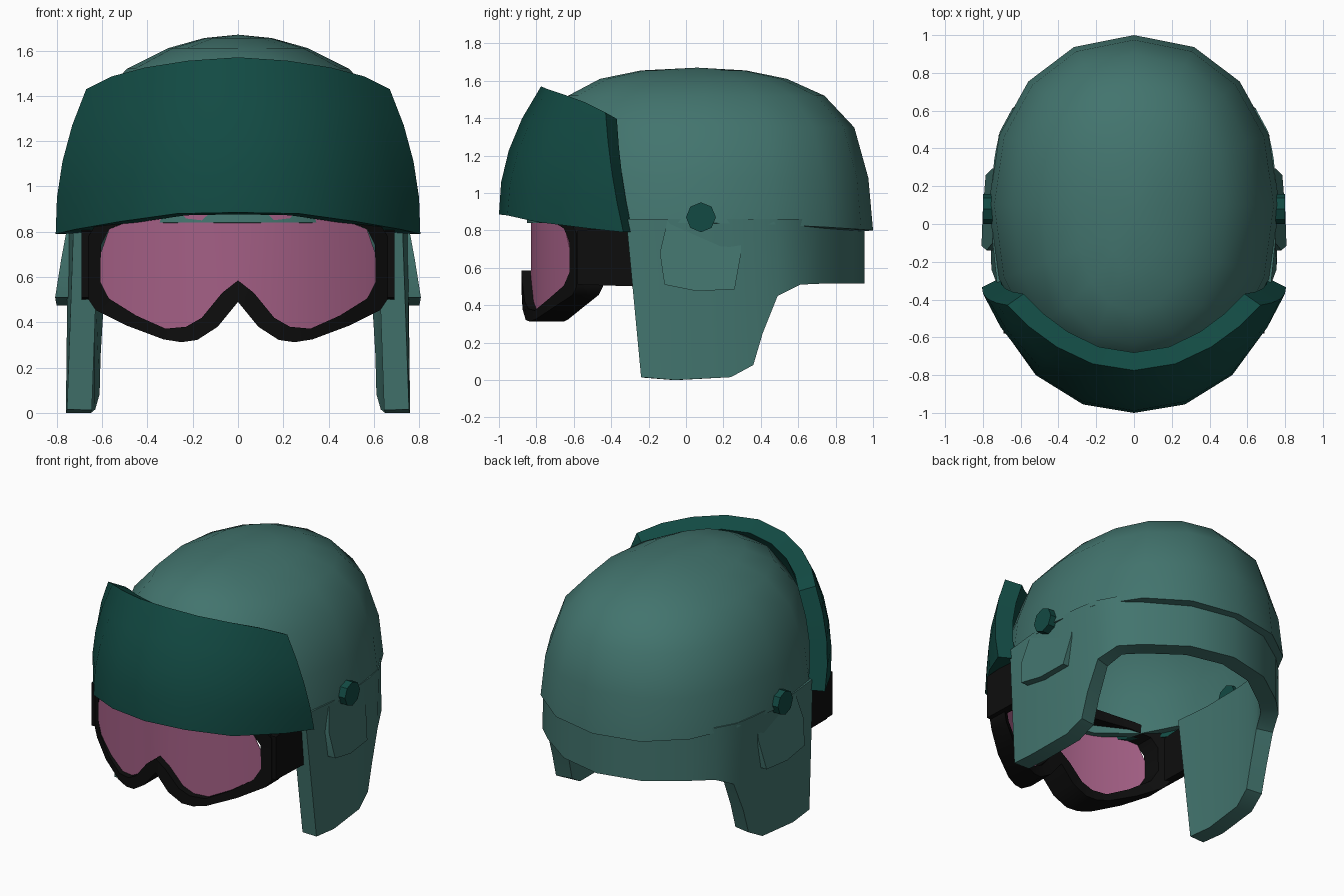
import bpy, bmesh, math
from mathutils import Vector

if "Cube" in bpy.data.objects:
    bpy.data.objects.remove(bpy.data.objects["Cube"])


def material(name, rgb):
    m = bpy.data.materials.new(name)
    m.diffuse_color = (*rgb, 1)
    m.use_nodes = True
    m.node_tree.nodes["Principled BSDF"].inputs["Base Color"].default_value = m.diffuse_color
    return m


TEAL = material("muted_teal", (0.055, 0.175, 0.155))
DARK = material("dark_teal", (0.006, 0.068, 0.056))
PINK = material("lens_pink", (0.37, 0.115, 0.235))
BLACK = material("rubber_black", (0.004, 0.004, 0.004))


def make(name, verts, faces, mat, thick=0, angle=35):
    """Mesh with outward normals, optional wall thickness grown inward."""
    bm = bmesh.new()
    vs = [bm.verts.new(v) for v in verts]
    for f in faces:
        bm.faces.new([vs[i] for i in f])
    bmesh.ops.recalc_face_normals(bm, faces=bm.faces)
    if thick:
        mid = Vector((0, 0.1, 0.8))
        if sum(f.normal.dot(f.calc_center_median() - mid) * f.calc_area() for f in bm.faces) < 0:
            bmesh.ops.reverse_faces(bm, faces=bm.faces)
    me = bpy.data.meshes.new(name)
    bm.to_mesh(me)
    bm.free()
    me.materials.append(mat)
    ob = bpy.data.objects.new(name, me)
    bpy.context.collection.objects.link(ob)
    if thick:
        s = ob.modifiers.new("wall", "SOLIDIFY")
        s.thickness, s.offset = thick, -1
    bpy.ops.object.select_all(action="DESELECT")
    ob.select_set(True)
    bpy.context.view_layer.objects.active = ob
    if thick:
        bpy.ops.object.modifier_apply(modifier="wall")
    bpy.ops.object.shade_smooth_by_angle(angle=math.radians(angle))
    return ob


def grid(rows, wrap_u=False, wrap_v=False):
    """Quads joining equal-length rows of points."""
    n, r = len(rows[0]), len(rows)
    verts = [p for row in rows for p in row]
    faces = [(i * n + j, i * n + (j + 1) % n, (i + 1) % r * n + (j + 1) % n, (i + 1) % r * n + j)
             for i in range(r if wrap_v else r - 1) for j in range(n if wrap_u else n - 1)]
    return verts, faces


def both_sides(half):
    """Half row starting at x=0 -> full row from left to right."""
    return [(-p[0], *p[1:]) for p in half[:0:-1]] + list(half)


def prism(near, far):
    v, f = grid([near, far], True)
    n = len(near)
    return v, f + [tuple(range(n)), tuple(range(n, 2 * n))]


# Dome: stacked rounded rings (height, half width, back, front)
LEVELS = [(0.84, 0.77, 1.0, -0.85), (1.08, 0.74, 0.975, -0.83), (1.35, 0.645, 0.90, -0.75),
          (1.52, 0.49, 0.74, -0.63), (1.61, 0.31, 0.54, -0.46), (1.655, 0.15, 0.32, -0.24)]
N = 16
rings = []
for k, (z, w, yb, yf) in enumerate(LEVELS):
    ring = []
    for i in range(N):
        a = 2 * math.pi * i / N
        s, c = [math.copysign(abs(t) ** 0.92, t) for t in (math.sin(a), math.cos(a))]
        y = 0.1 + c * ((yb - 0.1) if c > 0 else (0.1 - yf))
        ring.append((w * s, y, z - (0.04 * max(0, y) ** 2 if k == 0 else 0)))
    rings.append(ring)
v, f = grid(rings, True)
top = len(v)
v.append((0, 0.06, 1.67))
f += [(top - N + i, top - N + (i + 1) % N, top) for i in range(N)]
make("helmet_dome", v, f, TEAL, 0.06)

# Neck skirt with ear flaps: columns from centre back round to the flap front
# (top x, top y, bottom x, bottom y, bottom z)
COLS = [(0, 0.955, 0, 0.955, 0.515), (0.29, 0.89, 0.29, 0.89, 0.515), (0.53, 0.72, 0.53, 0.72, 0.515),
        (0.65, 0.6, 0.645, 0.61, 0.51), (0.71, 0.49, 0.70, 0.49, 0.45), (0.73, 0.40, 0.715, 0.41, 0.25),
        (0.74, 0.34, 0.72, 0.36, 0.08), (0.75, 0.24, 0.74, 0.24, 0.015), (0.75, -0.08, 0.76, -0.06, 0),
        (0.725, -0.32, 0.755, -0.24, 0.015)]
upper = both_sides([(c[0], c[1], 0.86) for c in COLS])
lower = both_sides([(c[2], c[3], c[4]) for c in COLS])
make("ear_and_neck_guard", *grid([upper, lower]), TEAL, 0.11)

# Raised visor: bulged band between a lower and an upper edge
LOW = [(0, -1.0, 0.885), (0.27, -0.955, 0.88), (0.52, -0.80, 0.845), (0.72, -0.52, 0.81), (0.805, -0.335, 0.79)]
HIGH = [(0, -0.775, 1.57), (0.22, -0.74, 1.555), (0.41, -0.65, 1.525), (0.56, -0.54, 1.485), (0.67, -0.43, 1.43)]
rows = []
for k in range(5):
    t = k / 4
    row = []
    for j, (a, b) in enumerate(zip(LOW, HIGH)):
        p = Vector(a).lerp(Vector(b), t)
        ang = j / 4 * math.radians(70)
        bulge = (0.06 - 0.005 * j) * 4 * t * (1 - t)
        p += Vector((math.sin(ang), -math.cos(ang), 0)) * bulge
        row.append(tuple(p))
    rows.append(both_sides(row))
make("raised_visor", *grid(rows), DARK, 0.11)

# Goggles: paired outlines of lens and rubber frame (x, z), bent round the face
LENS = [(0, 0.90), (0.25, 0.89), (0.46, 0.86), (0.57, 0.81), (0.605, 0.74), (0.608, 0.58), (0.57, 0.505),
        (0.45, 0.43), (0.32, 0.372), (0.23, 0.38), (0.16, 0.42), (0.07, 0.53), (0, 0.585)]
RIM = [(0, 0.96), (0.27, 0.95), (0.49, 0.90), (0.63, 0.83), (0.66, 0.78), (0.66, 0.50), (0.63, 0.455),
       (0.49, 0.385), (0.33, 0.325), (0.25, 0.312), (0.18, 0.322), (0.09, 0.38), (0, 0.49)]


def bend(x):
    return -0.83 + 0.21 * (x / 0.61) ** 2


def loop(outline, forward, back=0):
    half = [(x, bend(x) - forward * max(0, 1 - (x / 0.61) ** 2) + back, z) for x, z in outline]
    return half + [(-x, y, z) for x, y, z in half[-2:0:-1]]


make("goggle_frame", *grid([loop(RIM, 0.05), loop(LENS, 0.05), loop(LENS, 0, 0.13), loop(RIM, 0, 0.14)],
                           True, True), BLACK)

# Lens: upright strips between its upper and lower outline
xs = [0, 0.07, 0.16, 0.23, 0.32, 0.45, 0.57, 0.608]


def height(pts, x):
    for (x0, z0), (x1, z1) in zip(pts, pts[1:]):
        if x0 <= x <= x1:
            return z0 + (z1 - z0) * (x - x0) / (x1 - x0)


top_edge, low_edge = LENS[:6], LENS[:4:-1]
hi = [(x, bend(x), height(top_edge[:5] + [(0.608, 0.70)], x)) for x in xs]
lo = [(x, bend(x), height(low_edge, x)) for x in xs]
make("goggle_lens", *grid([both_sides(hi), both_sides(lo)]), PINK, 0.008)

# Side parts, one per side
PLATE = [(-0.1, 0.85), (-0.14, 0.68), (-0.115, 0.51), (0.06, 0.475), (0.26, 0.485), (0.295, 0.68), (0.29, 0.85)]
for s, side in ((1, "right"), (-1, "left")):
    # Flared ear plate
    make("ear_plate_" + side, *prism([(s * 0.68, y, z) for y, z in PLATE],
         [(s * (0.75 + (0.85 - z) * 0.17 - (y + 0.12) * 0.07), y, z) for y, z in PLATE]), TEAL)
    # Eight-sided pivot knob
    octa = [(0.08 + 0.08 * math.cos(i * math.pi / 4), 0.87 + 0.08 * math.sin(i * math.pi / 4)) for i in range(8)]
    make("pivot_knob_" + side, *prism([(s * 0.67, y, z) for y, z in octa],
         [(s * 0.80, y, z) for y, z in octa]), DARK)
    # Goggle strap running back inside the flap
    strap = [(-0.58, 0.51), (-0.25, 0.50), (-0.25, 0.82), (-0.58, 0.80)]
    make("goggle_strap_" + side, *prism([(s * 0.635, y, z) for y, z in strap],
         [(s * 0.69, y, z) for y, z in strap]), BLACK)
